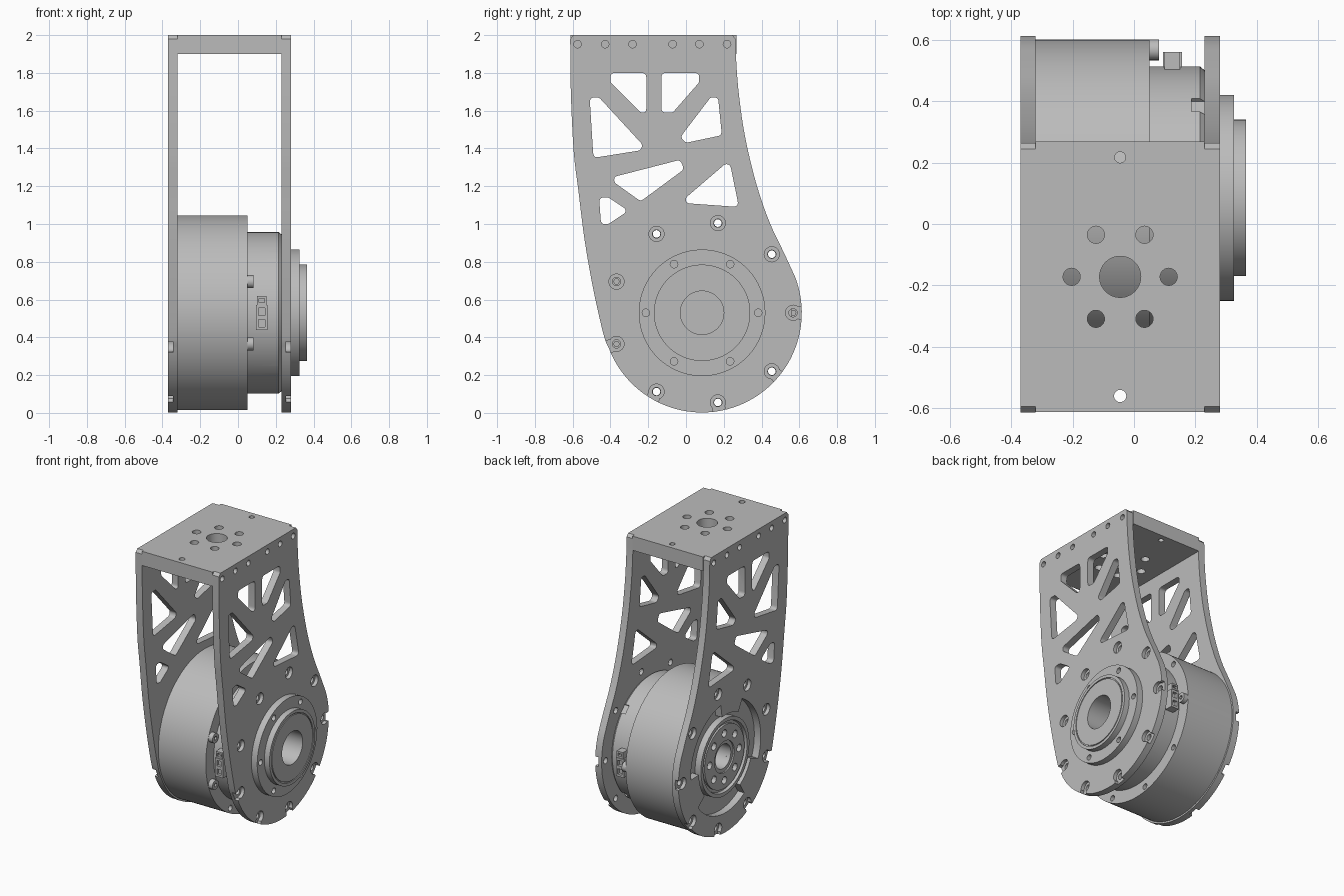
import bpy
import bmesh
from math import cos, sin, radians, pi
from mathutils import Vector, Matrix

if "Cube" in bpy.data.objects:
    bpy.data.objects.remove(bpy.data.objects["Cube"], do_unlink=True)

AXIS_Y, AXIS_Z = 0.085, 0.53      # motor axis, running along x
BOLT_R = 0.482                    # bolt circle radius
OUT_L, IN_L, IN_R, OUT_R = -0.37, -0.32, 0.23, 0.28   # side plate faces
parts = []

grey = bpy.data.materials.new("machined grey metal")
grey.use_nodes = True
grey.diffuse_color = (0.5, 0.5, 0.5, 1)
grey.node_tree.nodes["Principled BSDF"].inputs["Base Color"].default_value = (0.5, 0.5, 0.5, 1)


def make(name, bm):
    bmesh.ops.recalc_face_normals(bm, faces=bm.faces)
    mesh = bpy.data.meshes.new(name)
    bm.to_mesh(mesh)
    bm.free()
    obj = bpy.data.objects.new(name, mesh)
    bpy.context.collection.objects.link(obj)
    mesh.materials.append(grey)
    parts.append(obj)
    return obj


def prism(name, points, x0, x1):
    """Extrude a (y, z) outline along x."""
    bm = bmesh.new()
    face = bm.faces.new([bm.verts.new((x0, p[0], p[1])) for p in points])
    new = bmesh.ops.extrude_face_region(bm, geom=[face])["geom"]
    bmesh.ops.translate(bm, vec=(x1 - x0, 0, 0),
                        verts=[v for v in new if isinstance(v, bmesh.types.BMVert)])
    return make(name, bm)


def polar(radius, degrees):
    a = radians(degrees)
    return AXIS_Y + radius * cos(a), AXIS_Z + radius * sin(a)


def rod(name, centre, radius, x0, x1, sides=24):
    """Cylinder along x."""
    ring = [(centre[0] + radius * cos(2 * pi * i / sides),
             centre[1] + radius * sin(2 * pi * i / sides)) for i in range(sides)]
    return prism(name, ring, x0, x1)


def box(name, centre, size, turn=0):
    bm = bmesh.new()
    bmesh.ops.create_cube(bm, size=1)
    bm.transform(Matrix.Translation(centre) @ Matrix.Rotation(radians(turn), 4, 'X')
                 @ Matrix.Diagonal((*size, 1)))
    return make(name, bm)


def lathe(name, profile, sides=96):
    """Revolve a closed (x, radius) loop about the motor axis."""
    bm = bmesh.new()
    rings = []
    for i in range(sides):
        ring = []
        for x, r in profile:
            ring.append(bm.verts.new((x, *polar(r, 360 * i / sides))))
        rings.append(ring)
    n = len(profile)
    for i in range(sides):
        a, b = rings[i - 1], rings[i]
        for j in range(n):
            bm.faces.new((a[j - 1], a[j], b[j], b[j - 1]))
    return make(name, bm)


def cut(obj, cutters):
    """Subtract the cutters, then delete them."""
    for c in cutters:
        mod = obj.modifiers.new("cut", 'BOOLEAN')
        mod.operation, mod.solver, mod.object = 'DIFFERENCE', 'EXACT', c
    bpy.context.view_layer.update()
    graph = bpy.context.evaluated_depsgraph_get()
    mesh = bpy.data.meshes.new_from_object(obj.evaluated_get(graph))
    obj.modifiers.clear()
    obj.data = mesh
    for c in cutters:
        parts.remove(c)
        bpy.data.objects.remove(c, do_unlink=True)


def rounded(points, radius=0.025, steps=5):
    """Round every corner of an outline."""
    pts, out = [Vector(p) for p in points], []
    for i, p in enumerate(pts):
        a, b = pts[i - 1] - p, pts[(i + 1) % len(pts)] - p
        half = a.angle(b) / 2
        d = radius * cos(half) / sin(half)
        s = p + a.normalized() * min(d, a.length * 0.48)
        e = p + b.normalized() * min(d, b.length * 0.48)
        for k in range(steps + 1):
            t = k / steps
            out.append(s * (1 - t) ** 2 + p * 2 * t * (1 - t) + e * t * t)
    return out


def flowing(points, steps=4):
    """Smooth curve through the points."""
    p = [Vector(q) for q in points]
    p = [p[0] * 2 - p[1]] + p + [p[-1] * 2 - p[-2]]
    out = []
    for i in range(1, len(p) - 2):
        a, b, c, d = p[i - 1:i + 3]
        for k in range(steps):
            t = k / steps
            out.append((b * 2 + (c - a) * t + (a * 2 - b * 5 + c * 4 - d) * t * t
                        + (b * 3 - a - c * 3 + d) * t ** 3) / 2)
    return out + [p[-2]]


# Side plate outline: front edge, round bottom, swept back edge
front_edge = flowing([(-.613, 1.98), (-.61, 1.71), (-.595, 1.39), (-.57, 1.18),
                      (-.537, .917), (-.49, .65), (-.436, .413), polar(.528, 201)])
bottom = [polar(.528, a) for a in range(205, 380, 4)]
back_edge = flowing([polar(.528, 21), (.516, .853), (.442, 1.01), (.373, 1.21),
                     (.315, 1.45), (.283, 1.66), (.267, 1.84), (.263, 1.98)])
outline = front_edge + bottom + back_edge + [(.245, 2), (-.595, 2)]

# Lightening windows of the side plates
windows = [
    [(-.4, 1.8), (-.21, 1.8), (-.21, 1.59), (-.24, 1.59), (-.4, 1.75)],
    [(-.13, 1.8), (.07, 1.8), (.07, 1.75), (-.07, 1.59), (-.13, 1.59)],
    [(-.51, 1.67), (-.46, 1.67), (-.23, 1.42), (-.24, 1.39), (-.49, 1.35)],
    [(.13, 1.67), (.17, 1.67), (.19, 1.47), (0, 1.43), (-.03, 1.46)],
    [(-.38, 1.25), (-.03, 1.34), (-.01, 1.29), (-.24, 1.12), (-.38, 1.22)],
    [(.21, 1.32), (.235, 1.31), (.28, 1.09), (0, 1.11), (0, 1.14)],
    [(-.46, 1.14), (-.41, 1.14), (-.32, 1.08), (-.32, 1.06), (-.41, 1), (-.45, 1)],
]
rivet_ys = (-.574, -.428, -.283, -.071, .071, .217)


def side_plate(name, x0, x1, outer):
    plate = prism(name, outline, x0, x1)
    inward = -1 if outer > 0 else 1
    tools = [prism("tool", rounded(w), x0 - .1, x1 + .1) for w in windows]
    tools += [rod("tool", (y, 1.952), .02, x0 - .1, x1 + .1, 16) for y in rivet_ys]
    for a in range(0, 360, 40):
        depth = outer + inward * .025
        tools.append(rod("tool", polar(BOLT_R, a), .022, x0 - .1, x1 + .1, 16))
        tools.append(rod("tool", polar(BOLT_R, a), .04, depth, outer - inward * .1))
        if a >= 200 or a == 0:      # counterbores that break out of the rim
            tools.append(rod("tool", polar(BOLT_R + .04, a), .034, depth, outer - inward * .1))
    if outer > 0:
        tools.append(rod("tool", (AXIS_Y, AXIS_Z), .2, x0 - .1, x1 + .1, 64))
    else:                           # hub opening with three wide arc slots
        tools.append(rod("tool", (AXIS_Y, AXIS_Z), .3, x0 - .1, x1 + .1, 96))
        for mid in (40, 160, 280):
            arc = range(mid - 42, mid + 43, 4)
            sector = [polar(.39, a) for a in arc] + [polar(.25, a) for a in reversed(arc)]
            tools.append(prism("tool", sector, x0 - .1, x1 + .1))
    cut(plate, tools)


side_plate("right_side_plate", OUT_L, IN_L, OUT_L)
side_plate("left_side_plate", IN_R, OUT_R, OUT_R)

# Top mounting block with bolt pattern
MID_X = (IN_L + IN_R) / 2
block = box("top_mounting_block", (MID_X, -.172, 1.95), (IN_R - IN_L, .88, .1))


def drill(x, y, radius, sides=24):
    bm = bmesh.new()
    bmesh.ops.create_cone(bm, cap_ends=True, segments=sides, radius1=radius, radius2=radius,
                          depth=.4, matrix=Matrix.Translation((x, y, 1.95)))
    return make("tool", bm)


tools = [drill(MID_X, -.172, .067, 48), drill(MID_X, .217, .018), drill(MID_X, -.56, .02)]
tools += [drill(MID_X + .158 * cos(radians(a)), -.172 + .158 * sin(radians(a)), .028)
          for a in range(0, 360, 60)]
for y in rivet_ys:
    tools += [rod("tool", (y, 1.952), .02, x - .05, x + .05, 16) for x in (IN_L, IN_R)]
cut(block, tools)

# Large motor drum with through bolt holes
centre = (AXIS_Y, AXIS_Z)
drum = rod("motor_drum", centre, .516, IN_L, .05, 128)
screw_angles = (0, 160, 200)
tools = [rod("tool", polar(BOLT_R, a), .02, -.5, .2, 16)
         for a in range(0, 360, 40) if a not in screw_angles]
tools.append(rod("tool", centre, .085, -.5, -.15, 48))
cut(drum, tools)

# Smaller gear housing with edge notches and a blind bore
housing = lathe("gear_housing", [(.05, .1), (.05, .428), (.215, .428), (IN_R, .415),
                                 (IN_R, .115), (.1, .115), (.1, .1)])
cut(housing, [box("tool", (.21, *polar(.428, a)), (.045, .03, .06), a)
              for a in range(45, 360, 90)])
rod("bore_floor", centre, .11, .05, .1, 48)

# Output flange with raised face and bearing groove
flange = lathe("output_flange", [(IN_R, .115), (IN_R, .2), (OUT_R, .2), (OUT_R, .335),
                                 (.325, .335), (.325, .255), (.365, .255), (.365, .234),
                                 (.358, .234), (.358, .227), (.365, .227), (.365, .115)])
cut(flange, [rod("tool", polar(.297, a), .02, .29, .4, 16) for a in range(0, 360, 60)])

# Rear hub: outer ring, groove and drilled inner ring
hub = lathe("rear_hub", [(IN_L, .085), (IN_L, .27), (-.365, .27), (-.365, .245), (-.345, .24),
                         (-.345, .222), (-.36, .222), (-.36, .11), (-.35, .11), (-.35, .085)])
cut(hub, [rod("tool", polar(.165, a), .026, -.5, -.33, 16) for a in range(0, 360, 45)])

# Housing screws with socket heads
for a in screw_angles:
    head = rod("housing_screw", polar(BOLT_R, a), .034, .05, .082)
    cut(head, [rod("tool", polar(BOLT_R, a), .015, .068, .2, 6)])

# Connector sockets front and back
for side, word in ((-1, "front"), (1, "back")):
    y = AXIS_Y + side * .44
    shell = box(word + "_connector", (.125, y, .505), (.062, .07, .13))
    cut(shell, [box("tool", (.125, y + side * .04, z), (.034, .05, .038)) for z in (.475, .535)])
    upper = box(word + "_small_connector", (.125, y, .595), (.05, .07, .045))
    cut(upper, [box("tool", (.125, y + side * .04, .595), (.03, .05, .02))])

# Smooth round walls, keep machined edges crisp
bpy.ops.object.select_all(action='DESELECT')
for obj in parts:
    obj.select_set(True)
bpy.context.view_layer.objects.active = parts[0]
bpy.ops.object.shade_smooth_by_angle(angle=radians(30))
